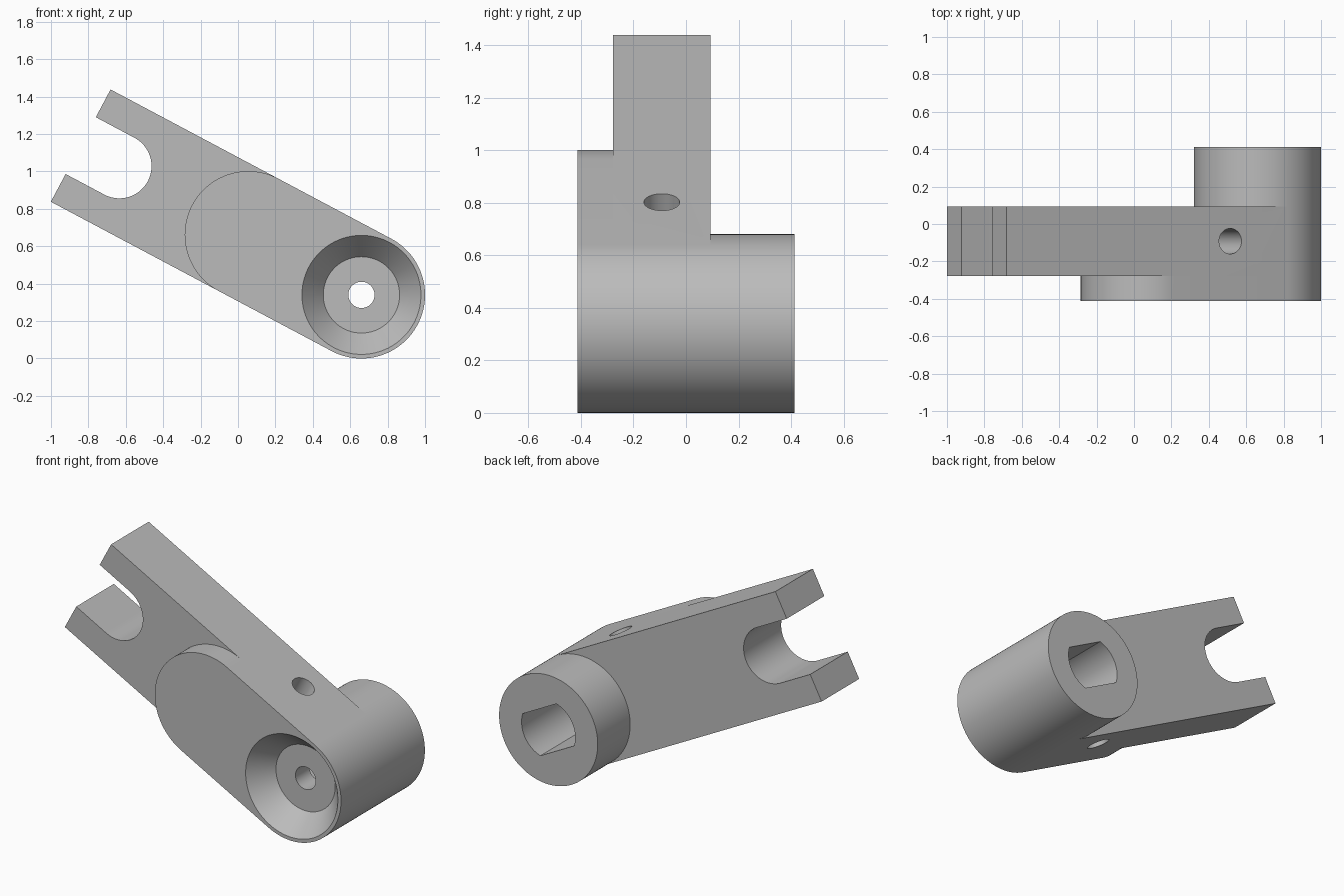
import bpy, bmesh
from math import sin, cos, asin, pi, radians
from mathutils import Vector

if "Cube" in bpy.data.objects:
    bpy.data.objects.remove(bpy.data.objects["Cube"])

# Frame of the lever: a runs along the arm from the pivot, b across it
PIVOT = Vector((0.66, 0, 0.34))
TILT = radians(28)
ALONG = Vector((-cos(TILT), 0, sin(TILT)))
ACROSS = Vector((sin(TILT), 0, cos(TILT)))
R = 0.34                                   # half width of arm, radius of barrel
FRONT, STEP, ARM_BACK, BACK = -0.413, -0.277, 0.093, 0.413

metal = bpy.data.materials.new("grey metal")
metal.use_nodes = True
metal.diffuse_color = (0.5, 0.5, 0.5, 1)
metal.node_tree.nodes["Principled BSDF"].inputs["Base Color"].default_value = (0.5, 0.5, 0.5, 1)


def place(a, b, y):
    return PIVOT + ALONG * a + ACROSS * b + Vector((0, y, 0))


def arc(a, r, start, end, steps):
    """Points of an arc centred at distance a along the arm, angles in radians."""
    angles = [start + (end - start) * i / steps for i in range(steps + 1)]
    return [(a + r * cos(t), r * sin(t)) for t in angles]


def circle(r, steps=128):
    return arc(0, r, pi / 2, pi * 5 / 2, steps)[:-1]


def loft(name, lower, upper):
    """Closed solid between two rings of 3D points."""
    bm = bmesh.new()
    rings = [[bm.verts.new(p) for p in ring] for ring in (lower, upper)]
    n = len(lower)
    for ring in rings:
        bm.faces.new(ring)
    for i in range(n):
        j = (i + 1) % n
        bm.faces.new((rings[0][i], rings[0][j], rings[1][j], rings[1][i]))
    bmesh.ops.recalc_face_normals(bm, faces=bm.faces)
    mesh = bpy.data.meshes.new(name)
    bm.to_mesh(mesh)
    bm.free()
    mesh.materials.append(metal)
    obj = bpy.data.objects.new(name, mesh)
    bpy.context.collection.objects.link(obj)
    return obj


def prism(name, outline, y0, y1, outline1=None):
    return loft(name, [place(a, b, y0) for a, b in outline],
                [place(a, b, y1) for a, b in outline1 or outline])


def combine(target, tool, operation):
    mod = target.modifiers.new(tool.name, "BOOLEAN")
    mod.operation, mod.solver, mod.object = operation, "EXACT", tool
    bpy.context.view_layer.objects.active = target
    bpy.ops.object.modifier_apply(modifier=mod.name)
    bpy.data.objects.remove(tool)


# Forked arm: round at the pivot, open slot at the far end
end, slot_a, slot_r = 1.70, 1.466, 0.172
pivot_end = arc(0, R, pi / 2, pi * 3 / 2, 64)
slot = arc(slot_a, slot_r, -pi / 2, -pi * 3 / 2, 64)
outline = pivot_end + [(end, -R), (end, -slot_r)] + slot + [(end, slot_r), (end, R)]
lever = prism("lever_arm", outline, STEP, ARM_BACK)

# Raised front pad and rear barrel
pad = pivot_end + arc(0.685, R, -pi / 2, pi / 2, 64)
combine(lever, prism("front_pad", pad, FRONT, STEP), "UNION")
combine(lever, prism("rear_barrel", circle(R), ARM_BACK, BACK), "UNION")

# Conical recess in the front, widened slightly past the face
combine(lever, prism("cone_cutter", circle(0.335), FRONT - 0.02, STEP, circle(0.204)), "DIFFERENCE")

# Socket with two flats in the back
socket_r = 0.185
flat = asin(0.13 / socket_r)
socket = arc(0, socket_r, -flat, flat, 24) + arc(0, socket_r, pi - flat, pi + flat, 24)
combine(lever, prism("socket_cutter", socket, -0.14, BACK + 0.1), "DIFFERENCE")

# Bore joining recess and socket
combine(lever, prism("bore_cutter", circle(0.07, 64), STEP - 0.05, 0), "DIFFERENCE")

# Pin hole across the arm
ring = circle(0.068, 64)
combine(lever, loft("pin_cutter", [place(0.345 + a, -0.5, c - 0.092) for a, c in ring],
                    [place(0.345 + a, 0.5, c - 0.092) for a, c in ring]), "DIFFERENCE")

# Smooth curved walls, crisp edges
bpy.ops.object.select_all(action="DESELECT")
lever.select_set(True)
bpy.context.view_layer.objects.active = lever
bpy.ops.object.shade_smooth_by_angle(angle=radians(25))
